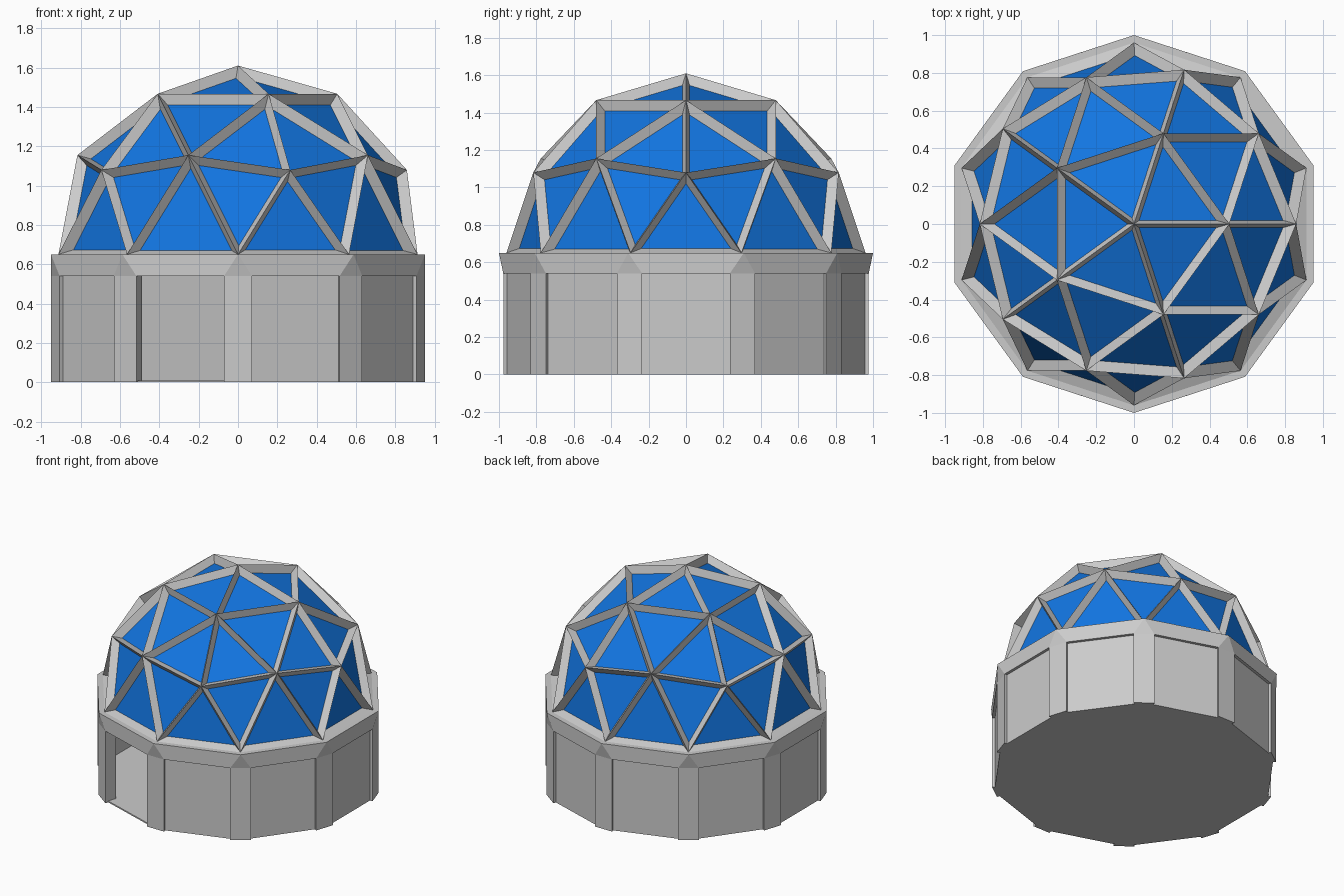
import bpy, bmesh
from math import atan2, cos, sin, radians
from mathutils import Matrix, Vector

if "Cube" in bpy.data.objects:
    bpy.data.objects.remove(bpy.data.objects["Cube"])

SIDES = 10
RIM_Z, WALL_Z = 0.65, 0.54
DOME_R = 0.96


def finish(bm, name, mat=None):
    bmesh.ops.recalc_face_normals(bm, faces=bm.faces)
    me = bpy.data.meshes.new(name)
    bm.to_mesh(me)
    bm.free()
    ob = bpy.data.objects.new(name, me)
    bpy.context.collection.objects.link(ob)
    if mat:
        me.materials.append(mat)
    return ob


def spin(x, y, deg, z):
    a = radians(deg)
    return Vector((x * cos(a) - y * sin(a), x * sin(a) + y * cos(a), z))


def prism(name, profile, deg, z0, z1):
    # extrude a plan outline (radial, tangent), turned about z
    bm = bmesh.new()
    f = bm.faces.new([bm.verts.new(spin(x, y, deg, z0)) for x, y in profile])
    ex = bmesh.ops.extrude_face_region(bm, geom=[f])["geom"]
    bmesh.ops.translate(bm, vec=(0, 0, z1 - z0),
                        verts=[v for v in ex if isinstance(v, bmesh.types.BMVert)])
    return finish(bm, name)


# Geodesic dome: half of a two-frequency icosphere, each triangle inset and sunk
def dome(name, keep_panels, mat=None):
    bm = bmesh.new()
    bmesh.ops.create_icosphere(bm, subdivisions=2, radius=DOME_R)
    ref = next(v.co for v in bm.verts if abs(v.co.z - 0.4472 * DOME_R) < 0.01)
    bmesh.ops.rotate(bm, verts=bm.verts, cent=(0, 0, 0),
                     matrix=Matrix.Rotation(-atan2(ref.y, ref.x), 3, 'Z'))
    bmesh.ops.delete(bm, geom=[v for v in bm.verts if v.co.z < -0.01], context='VERTS')
    bm.normal_update()
    panels = list(bm.faces)
    bmesh.ops.inset_individual(bm, faces=panels, thickness=0.03, depth=-0.05,
                               use_even_offset=True)
    inner = set(panels)
    drop = [f for f in bm.faces if (f in inner) != keep_panels]
    bmesh.ops.delete(bm, geom=drop, context='FACES')
    bmesh.ops.translate(bm, verts=bm.verts, vec=(0, 0, RIM_Z))
    me = bpy.data.meshes.new(name)
    bm.to_mesh(me)
    bm.free()
    ob = bpy.data.objects.new(name, me)
    bpy.context.collection.objects.link(ob)
    if mat:
        me.materials.append(mat)


glass = bpy.data.materials.new("blue_glass")
glass.diffuse_color = (0.006, 0.18, 0.76, 1)
glass.use_nodes = True
glass.node_tree.nodes["Principled BSDF"].inputs["Base Color"].default_value = glass.diffuse_color
dome("dome_struts", False)
dome("dome_panels", True, glass)

# Rim slab: sharp decagon on top, chamfered corners below
bm = bmesh.new()
for k in range(SIDES):
    deg = 18 + 36 * k
    bm.verts.new(spin(1, 0, deg, RIM_Z))
    for s in (-1, 1):
        bm.verts.new(spin(0.977, s * 0.0708, deg, WALL_Z))
bmesh.ops.convex_hull(bm, input=bm.verts)
bmesh.ops.dissolve_limit(bm, angle_limit=radians(1), verts=bm.verts, edges=bm.edges)
finish(bm, "rim")

# Corner posts and recessed wall panels, one bay left open as the doorway
for k in range(SIDES):
    post = [(0.89, -0.042), (0.977, -0.0708), (0.977, 0.0708), (0.89, 0.042)]
    prism("corner_post", post, 18 + 36 * k, 0, WALL_Z)
    if 36 * k != 252:
        wall = [(0.89, -0.236), (0.93, -0.236), (0.93, 0.236), (0.89, 0.236)]
        prism("wall_panel", wall, 36 * k, 0, WALL_Z)

# Floor
r = 0.975
prism("floor", [(r * cos(radians(18 + 36 * k)), r * sin(radians(18 + 36 * k)))
                for k in range(SIDES)], 0, 0, 0.01)
